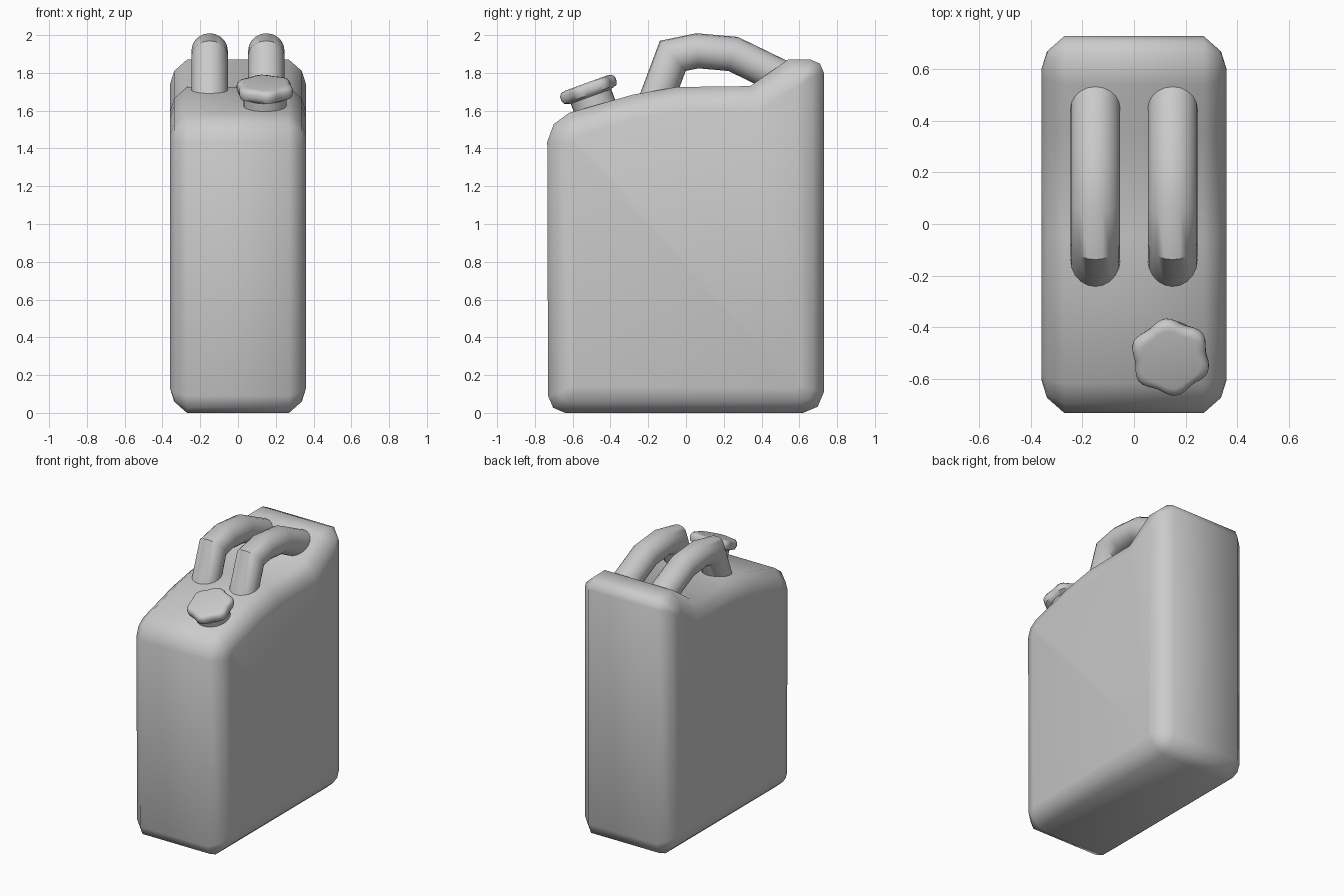
import bpy, bmesh
from math import sin, cos, pi, radians
from mathutils import Vector, Matrix

cube = bpy.data.objects.get("Cube")
if cube:
    bpy.data.objects.remove(cube, do_unlink=True)

grey = bpy.data.materials.new("plain grey")
grey.use_nodes = True
colour = (0.6, 0.6, 0.6, 1)
grey.diffuse_color = colour
grey.node_tree.nodes["Principled BSDF"].inputs["Base Color"].default_value = colour


def loft(name, rings, sharp=50):
    """Skin a list of equal-length point rings and cap both ends."""
    bm = bmesh.new()
    loops = [[bm.verts.new(p) for p in ring] for ring in rings]
    for a, b in zip(loops, loops[1:]):
        for i in range(len(a)):
            j = (i + 1) % len(a)
            bm.faces.new((a[i], a[j], b[j], b[i]))
    bm.faces.new(loops[0])
    bm.faces.new(loops[-1])
    bmesh.ops.recalc_face_normals(bm, faces=bm.faces)
    mesh = bpy.data.meshes.new(name)
    bm.to_mesh(mesh)
    bm.free()
    mesh.materials.append(grey)
    mesh.shade_smooth()
    mesh.set_sharp_from_angle(angle=radians(sharp))
    obj = bpy.data.objects.new(name, mesh)
    bpy.context.collection.objects.link(obj)
    return obj


# Side outline of the body: (y, z, corner rounding), counter-clockwise
outline = [(-0.73, 0, 0.09), (0.73, 0, 0.11), (0.73, 1.87, 0.07), (0.54, 1.87, 0),
           (0.34, 1.73, 0), (-0.05, 1.725, 0), (-0.28, 1.685, 0), (-0.735, 1.555, 0.12)]


def inset_outline(d):
    """Outline moved inwards by d, with each rounded corner as three points."""
    pts = [Vector(p[:2]) for p in outline]
    n = len(pts)
    corners = []
    for i, p in enumerate(pts):
        u = (p - pts[i - 1]).normalized()
        v = (pts[(i + 1) % n] - p).normalized()
        nu, nv = Vector((-u.y, u.x)), Vector((-v.y, v.x))
        corners.append((p + (nu + nv) * d / (1 + nu.dot(nv)), u, v))
    result = []
    for (p, u, v), (_, _, r) in zip(corners, outline):
        if r:
            r = max(r - d * 0.7, 0.012)
            a, b = p - u * r, p + v * r
            result += [a, p * 0.4 + (a + b) * 0.3, b]
        else:
            result.append(p)
    return result


# Body: outline lofted across the width with rounded shoulders
sections = [(0.27, 0), (0.338, 0.06), (0.36, 0.13)]
sections = [(-x, d) for x, d in reversed(sections)] + sections
loft("body", [[(x, p.x, p.y) for p in inset_outline(d)] for x, d in sections])

# Handles: a round tube with mitred bends, one each side
path = [Vector(p) for p in
        [(-0.175, 1.61), (-0.07, 1.89), (0.06, 1.917), (0.25, 1.9), (0.56, 1.75)]]


def handle_rings(x, radius, sides=20):
    rings = []
    for i, p in enumerate(path):
        t_in = (p - path[max(i - 1, 0)]).normalized()
        t_out = (path[min(i + 1, len(path) - 1)] - p).normalized()
        t = (t_in + t_out).normalized()
        normal = Vector((-t.y, t.x))
        stretch = radius / max(t.dot(t_in), t.dot(t_out))
        ring = []
        for k in range(sides):
            a = 2 * pi * k / sides
            q = p + normal * stretch * sin(a)
            ring.append((x + radius * 1.05 * cos(a), q.x, q.y))
        rings.append(ring)
    return rings


for side, x in (("right", -0.15), ("left", 0.15)):
    loft(side + "_handle", handle_rings(x, 0.092))

# Filler neck and scalloped cap, tilted towards the front
tilt = Matrix.Translation((0.142, -0.507, 1.687)) @ Matrix.Rotation(radians(20), 4, 'X')


def turned(name, profile, lobes=0, sides=48, sharp=50):
    """Rings of (radius, height, lobe depth) around the tilted spout axis."""
    rings = []
    for r, z, depth in profile:
        angles = [2 * pi * k / sides for k in range(sides)]
        radii = [r + depth * cos(lobes * (a - radians(98))) for a in angles]
        rings.append([tilt @ Vector((q * cos(a), q * sin(a), z))
                      for a, q in zip(angles, radii)])
    return loft(name, rings, sharp)


turned("filler_neck", [(0.114, -0.13, 0), (0.114, 0.02, 0)], sides=24)
turned("cap", [(0.115, -0.012, 0), (0.142, 0, 0.008), (0.148, 0.02, 0.009),
               (0.147, 0.042, 0.009), (0.136, 0.058, 0.008), (0.115, 0.063, 0.004)], lobes=6)
